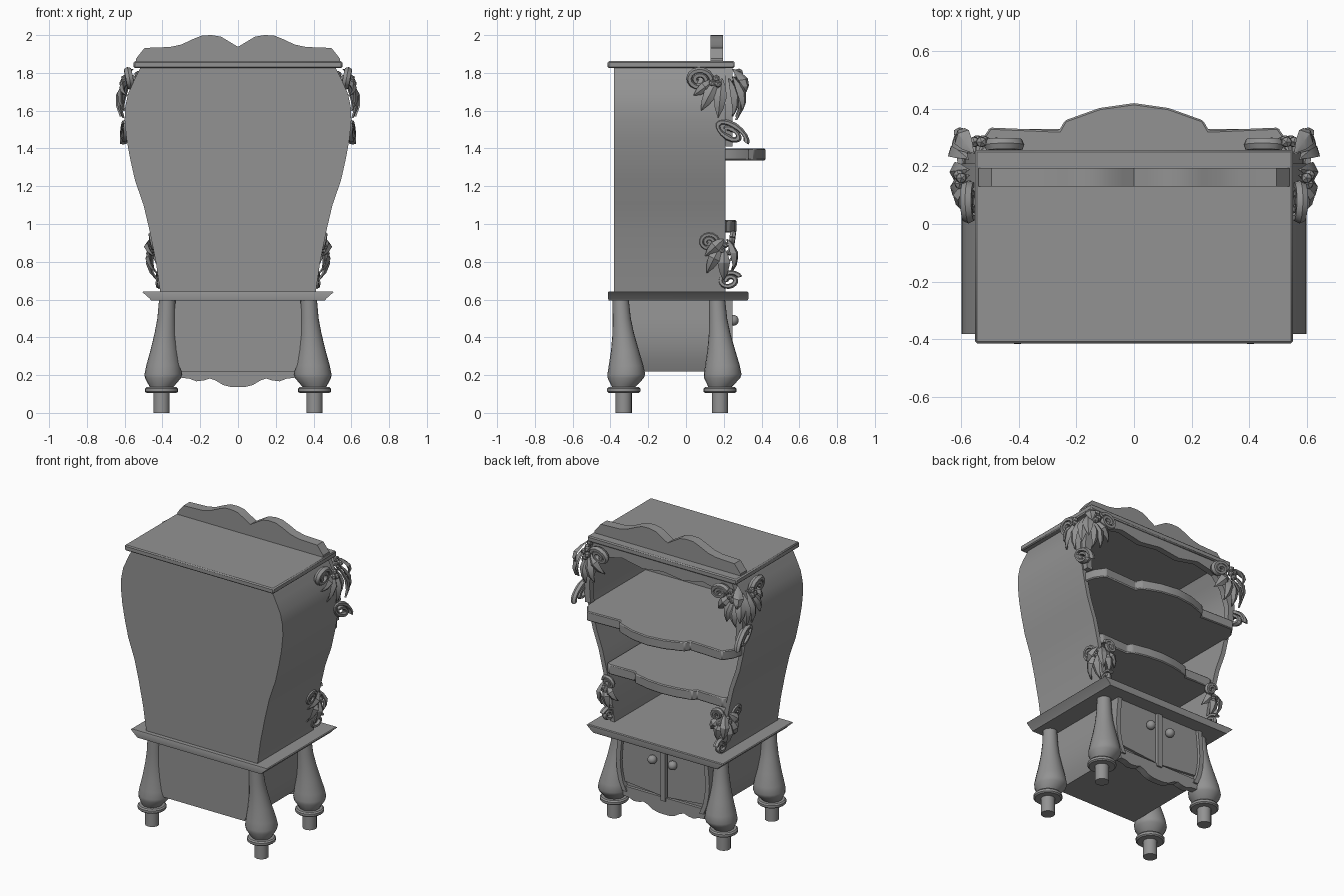
import bpy, bmesh, math
from mathutils import Vector

if "Cube" in bpy.data.objects:
    bpy.data.objects.remove(bpy.data.objects["Cube"])

grey = bpy.data.materials.new("grey_wood")
grey.diffuse_color = (0.29, 0.29, 0.29, 1)
grey.use_nodes = True
grey.node_tree.nodes["Principled BSDF"].inputs["Base Color"].default_value = grey.diffuse_color


def finish(name, bm, smooth=True, bevel=0):
    bmesh.ops.remove_doubles(bm, verts=bm.verts, dist=1e-5)
    bmesh.ops.recalc_face_normals(bm, faces=bm.faces)
    me = bpy.data.meshes.new(name)
    bm.to_mesh(me)
    bm.free()
    ob = bpy.data.objects.new(name, me)
    bpy.context.collection.objects.link(ob)
    me.materials.append(grey)
    if bevel:
        mod = ob.modifiers.new("bevel", 'BEVEL')
        mod.width, mod.segments = bevel, 1
    if smooth:
        bpy.ops.object.select_all(action='DESELECT')
        ob.select_set(True)
        bpy.context.view_layer.objects.active = ob
        bpy.ops.object.shade_smooth_by_angle(angle=math.radians(32))
    return ob


def prism(name, pts, axis, lo, hi, bevel=0):
    """Extrude an outline (x,z) along y, or (x,y) along z."""
    bm = bmesh.new()
    put = (lambda p, d: (p[0], d, p[1])) if axis == 'y' else (lambda p, d: (p[0], p[1], d))
    a = [bm.verts.new(put(p, lo)) for p in pts]
    b = [bm.verts.new(put(p, hi)) for p in pts]
    bm.faces.new(a)
    bm.faces.new(b)
    for i in range(len(pts)):
        j = (i + 1) % len(pts)
        bm.faces.new((a[i], a[j], b[j], b[i]))
    return finish(name, bm, bevel=bevel)


def mirrored(half):
    return half + [(-x, v) for x, v in reversed(half) if x > 0]


def loft(bm, rings):
    rows = [[bm.verts.new(p) for p in r] for r in rings]
    n = len(rows[0])
    for a, b in zip(rows, rows[1:]):
        for i in range(n):
            bm.faces.new((a[i], a[(i + 1) % n], b[(i + 1) % n], b[i]))
    bm.faces.new(rows[0])
    bm.faces.new(rows[-1])


def rect(x, y0, y1):
    return [(-x, y0), (x, y0), (x, y1), (-x, y1)]


# upper body: curved side walls and closed panel, open towards +y
side = [(.41, .63), (.435, .8), (.467, .96), (.50, 1.1), (.545, 1.23), (.572, 1.35),
        (.59, 1.45), (.60, 1.55), (.597, 1.62), (.582, 1.69), (.55, 1.76), (.515, 1.83)]
wall = side + [(x - .03, z) for x, z in reversed(side)]
prism("right_wall", wall, 'y', -.372, .21)
prism("left_wall", [(-x, z) for x, z in wall], 'y', -.372, .21)
prism("closed_panel", mirrored([(0, .63)] + side + [(0, 1.83)]), 'y', -.382, -.36)

# top slab and wavy crest
prism("top_slab", rect(.552, -.415, .257), 'z', 1.825, 1.862, .007)
prism("crest", mirrored([(0, 1.855), (.54, 1.855), (.54, 1.875), (.495, 1.932), (.36, 1.937),
      (.30, 1.95), (.24, 1.978), (.19, 1.998), (.14, 2.0), (.09, 1.992), (.04, 1.962), (0, 1.938)]),
      'y', .13, .195)

# scalloped valance with short side brackets
prism("valance", mirrored([(0, 1.828), (.51, 1.828), (.55, 1.74), (.585, 1.65), (.59, 1.55),
      (.575, 1.41), (.535, 1.41), (.545, 1.55), (.505, 1.67), (.44, 1.745), (.3, 1.775),
      (.15, 1.745), (0, 1.765)]), 'y', .205, .245)

# shelves with bowed middle edge
prism("upper_shelf", mirrored([(0, -.37), (.56, -.37), (.56, .21), (.545, .27), (.5, .335),
      (.26, .325), (.24, .36), (.12, .403), (0, .42)]), 'z', 1.337, 1.4, .006)
prism("lower_shelf", mirrored([(0, -.37), (.445, -.37), (.445, .2), (.42, .215), (.23, .21),
      (.21, .235), (.1, .259), (0, .267)]), 'z', .955, 1.02, .006)

# base slab with flared ends
bm = bmesh.new()
loft(bm, [[(x, y, z) for x, y in rect(w, y0, y1)] for w, y0, y1, z in
          ((.46, -.41, .325, .595), (.467, -.412, .33, .605), (.505, -.412, .33, .638), (.5, -.41, .325, .643))])
finish("base_slab", bm)

# lower cabinet with bulging sides and wavy apron
lower = [(.30, .22), (.325, .28), (.34, .35), (.345, .42), (.34, .5), (.33, .6)]
prism("lower_cabinet", mirrored([(0, .22)] + lower + [(0, .6)]), 'y', -.36, .215)
prism("apron", mirrored([(0, .25), (.31, .25), (.3, .185), (.26, .182), (.22, .167), (.18, .172),
      (.15, .182), (.12, .172), (.08, .148), (.04, .138), (0, .137)]), 'y', .19, .235)

# doors, their outer frame strips and knobs
for s, label in ((1, "right"), (-1, "left")):
    door = [(.025, .255)] + [(x - .035, max(z, .255)) for x, z in lower[1:]] + [(.025, .6)]
    prism(label + "_door", [(s * x, z) for x, z in door], 'y', .2, .232)
    strip = lower + [(x - .03, z) for x, z in reversed(lower)]
    prism(label + "_door_frame", [(s * x, z) for x, z in strip], 'y', .2, .246)
    bm = bmesh.new()
    bmesh.ops.create_uvsphere(bm, u_segments=16, v_segments=10, radius=.029)
    bmesh.ops.translate(bm, verts=bm.verts, vec=(s * .075, .25, .49))
    finish(label + "_knob", bm)
prism("door_divider", [(-.018, .23), (.018, .23), (.018, .6), (-.018, .6)], 'y', .2, .246)

# turned legs: height, radius, sideways shift, depth shift
turned = [(0, .043, 0, 0), (.106, .043, 0, 0), (.106, .08, 0, 0), (.113, .088, 0, 0),
          (.128, .088, 0, 0), (.136, .08, 0, 0), (.137, .062, 0, 0), (.148, .07, -.002, .003),
          (.185, .096, -.008, .011), (.205, .1, -.01, .014), (.25, .092, -.011, .013),
          (.33, .074, -.015, .007), (.42, .057, -.02, -.002), (.5, .048, -.026, -.01),
          (.6, .043, -.03, -.016)]
for s, label in ((1, "right"), (-1, "left")):
    for y, end in ((.18, "front"), (-.33, "rear")):
        bm = bmesh.new()
        loft(bm, [[(s * (.405 + dx) + r * math.cos(k * math.tau / 20), y + dy + r * math.sin(k * math.tau / 20), z)
                   for k in range(20)] for z, r, dx, dy in turned])
        finish(f"{label}_{end}_leg", bm)


def leaf(bm, a, b, w, out):
    """Pointed leaf from a to b, arched towards out."""
    a, b, out = Vector(a), Vector(b), Vector(out).normalized()
    across = (b - a).cross(out).normalized() * w
    rings = []
    for t, k in ((0, .12), (.2, .7), (.45, 1), (.75, .65), (1, .04)):
        c = a.lerp(b, t) + out * .03 * math.sin(math.pi * t)
        rings.append([c + across * k, c + out * .018 * k, c - across * k, c - out * .01])
    loft(bm, rings)


def curl(bm, c, u, v, turns=1.7, r=.017):
    """Rolled petal: a tube winding inwards in the plane of u and v."""
    c, u, v = Vector(c), Vector(u), Vector(v)
    n = u.cross(v).normalized()
    rings = []
    for i in range(25):
        t = i / 24
        ang, k = t * turns * math.tau, 1 - .72 * t
        d = (u * math.cos(ang) + v * math.sin(ang))
        p, rad = c + d * k, d.normalized()
        rings.append([p + (rad * math.cos(q) + n * 1.3 * math.sin(q)) * r
                      for q in (j * math.tau / 6 for j in range(6))])
    loft(bm, rings)


def berries(bm, pts, r):
    for p in pts:
        res = bmesh.ops.create_icosphere(bm, subdivisions=1, radius=r)
        bmesh.ops.translate(bm, verts=res['verts'], vec=p)


F, S, D = (0, 1, 0), (1, 0, 0), (1, 1, 0)
# upper corner foliage: start, end, half width, facing
upper = [((.54, .25, 1.75), (.49, .27, 1.57), .035, F), ((.55, .25, 1.74), (.555, .27, 1.55), .033, F),
         ((.53, .25, 1.76), (.42, .26, 1.64), .035, F), ((.57, .25, 1.78), (.61, .30, 1.6), .035, D),
         ((.58, .23, 1.77), (.625, .25, 1.57), .035, D), ((.58, .19, 1.77), (.61, .17, 1.56), .035, S),
         ((.58, .17, 1.77), (.605, .08, 1.6), .035, S), ((.575, .15, 1.76), (.59, .04, 1.68), .03, S),
         ((.56, .25, 1.82), (.60, .32, 1.7), .035, D)]
# lower corner foliage
base = [((.45, .18, .88), (.435, .11, .74), .033, S), ((.45, .2, .87), (.43, .2, .7), .033, S),
        ((.455, .2, .92), (.445, .1, .83), .03, S), ((.43, .22, .9), (.40, .24, .74), .033, F),
        ((.42, .22, .9), (.345, .23, .8), .03, F), ((.44, .22, .92), (.45, .25, .76), .03, D)]

bm = bmesh.new()
for item in upper:
    leaf(bm, *item)
curl(bm, (.575, .07, 1.765), (0, .065, -.01), (.01, .01, .055))
curl(bm, (.445, .275, 1.765), (.06, 0, .01), (0, .005, .045))
curl(bm, (.595, .235, 1.485), (.01, .085, -.055), (.005, .025, .04), 1.5)
berries(bm, [(.50, .28, 1.78), (.53, .285, 1.79), (.555, .285, 1.77), (.525, .29, 1.755),
             (.545, .29, 1.735), (.60, .16, 1.77), (.605, .14, 1.745), (.61, .17, 1.74)], .021)
top_leaves = finish("upper_corner_foliage", bm)

bm = bmesh.new()
for item in base:
    leaf(bm, *item)
curl(bm, (.45, .12, .905), (0, .05, -.01), (.008, .01, .045), r=.014)
curl(bm, (.415, .23, .70), (.005, .055, .02), (-.005, -.02, .04), 1.5, .014)
curl(bm, (.40, .245, .92), (.04, 0, .01), (0, .005, .035), r=.013)
berries(bm, [(.455, .21, .89), (.44, .24, .87), (.42, .25, .86), (.45, .23, .85), (.455, .19, .86)], .018)
low_leaves = finish("lower_corner_foliage", bm)

# repeat foliage on the opposite corners
for ob in (top_leaves, low_leaves):
    mod = ob.modifiers.new("mirror", 'MIRROR')
    mod.use_axis = (True, False, False)
